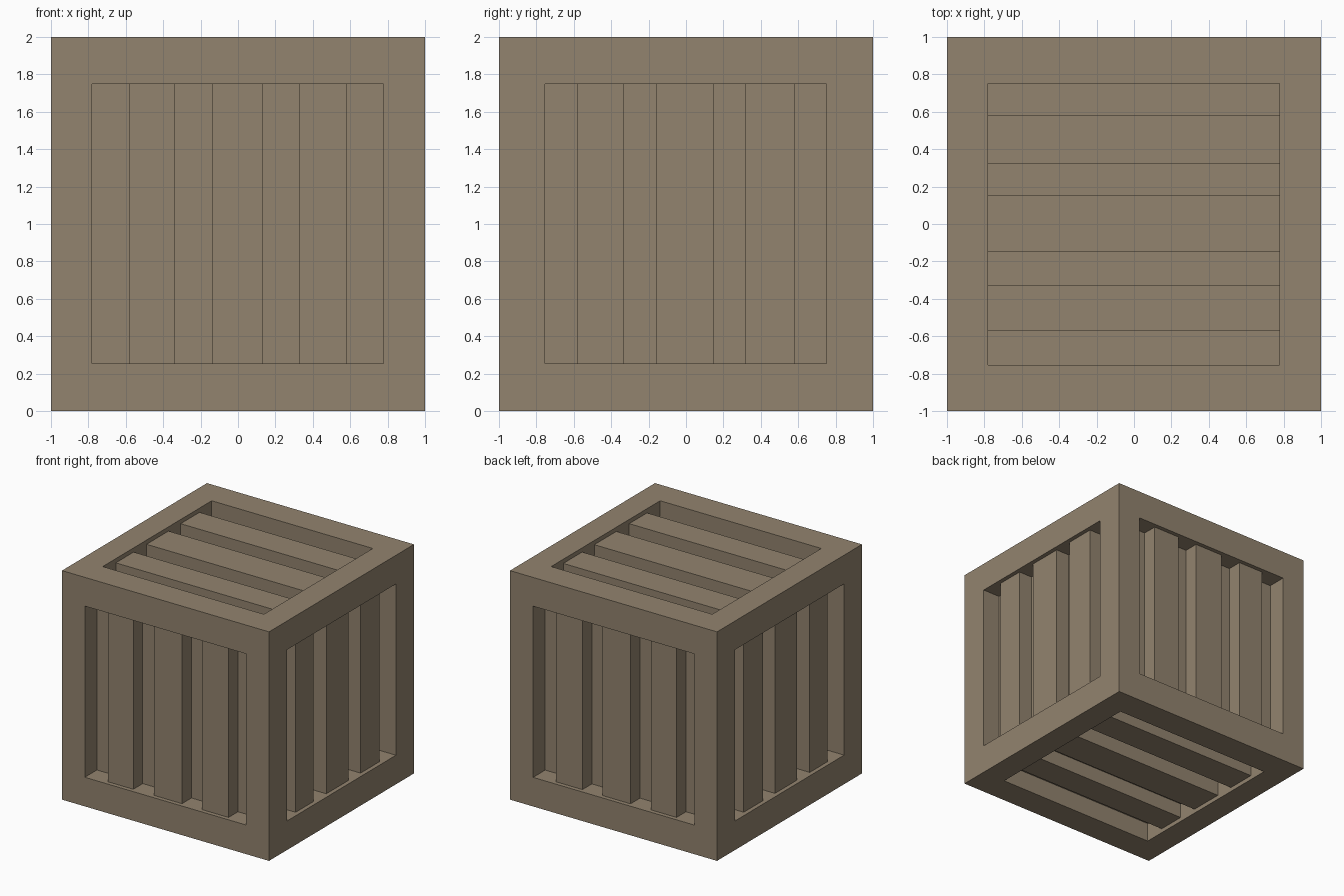
import bpy, bmesh
from mathutils import Vector

if "Cube" in bpy.data.objects:
    bpy.data.objects.remove(bpy.data.objects["Cube"])

PANEL, PLANK = 0.167, 0.037      # depth of the back panels and plank faces
CENTRE = Vector((0, 0, 1))
HOLE = {0: (-0.78, 0.777), 1: (-0.753, 0.751), 2: (-0.746, 0.749)}   # opening range per axis

wood = bpy.data.materials.new("weathered_wood")
wood.diffuse_color = (0.288, 0.227, 0.156, 1)
wood.use_nodes = True
wood.node_tree.nodes["Principled BSDF"].inputs["Base Color"].default_value = wood.diffuse_color


def finish(bm, name):
    bmesh.ops.recalc_face_normals(bm, faces=bm.faces[:])
    me = bpy.data.meshes.new(name)
    bm.to_mesh(me)
    bm.free()
    me.materials.append(wood)
    ob = bpy.data.objects.new(name, me)
    ob.location = CENTRE
    bpy.context.collection.objects.link(ob)
    return ob


def main_axis(n):
    return max(range(3), key=lambda i: abs(n[i]))


# Crate body: a cube with a framed pocket sunk into each side
bm = bmesh.new()
bmesh.ops.create_cube(bm, size=2)
for face in bm.faces[:]:
    n = face.normal.copy()
    axis = main_axis(n)
    bmesh.ops.inset_individual(bm, faces=[face], thickness=0.2)
    for v in face.verts:
        for i in range(3):
            if i != axis:
                v.co[i] = HOLE[i][v.co[i] > 0]
    ext = bmesh.ops.extrude_discrete_faces(bm, faces=[face])["faces"][0]
    bmesh.ops.translate(bm, verts=ext.verts[:], vec=-n * PANEL)
finish(bm, "crate_body")


def planks(name, axis, sign, across, along, spans):
    """Three recessed planks filling the pocket of one side."""
    bm = bmesh.new()
    for lo, hi in spans:
        verts = bmesh.ops.create_cube(bm, size=2)["verts"]
        for v in verts:
            far = [c > 0 for c in v.co]
            v.co[across] = hi if far[across] else lo
            v.co[along] = HOLE[along][far[along]]
            v.co[axis] = sign * (1 - (PLANK if far[axis] else PANEL))
    finish(bm, name)


front = [(-0.583, -0.337), (-0.139, 0.134), (0.326, 0.583)]
side = [(-0.58, -0.332), (-0.157, 0.148), (0.316, 0.579)]
lid = [(-0.572, -0.326), (-0.148, 0.155), (0.323, 0.583)]

# Upright planks on the four walls, lengthwise planks on lid and base
planks("front_planks", 1, -1, 0, 2, front)
planks("back_planks", 1, 1, 0, 2, front)
planks("right_planks", 0, 1, 1, 2, side)
planks("left_planks", 0, -1, 1, 2, side)
planks("top_planks", 2, 1, 1, 0, lid)
planks("bottom_planks", 2, -1, 1, 0, lid)
